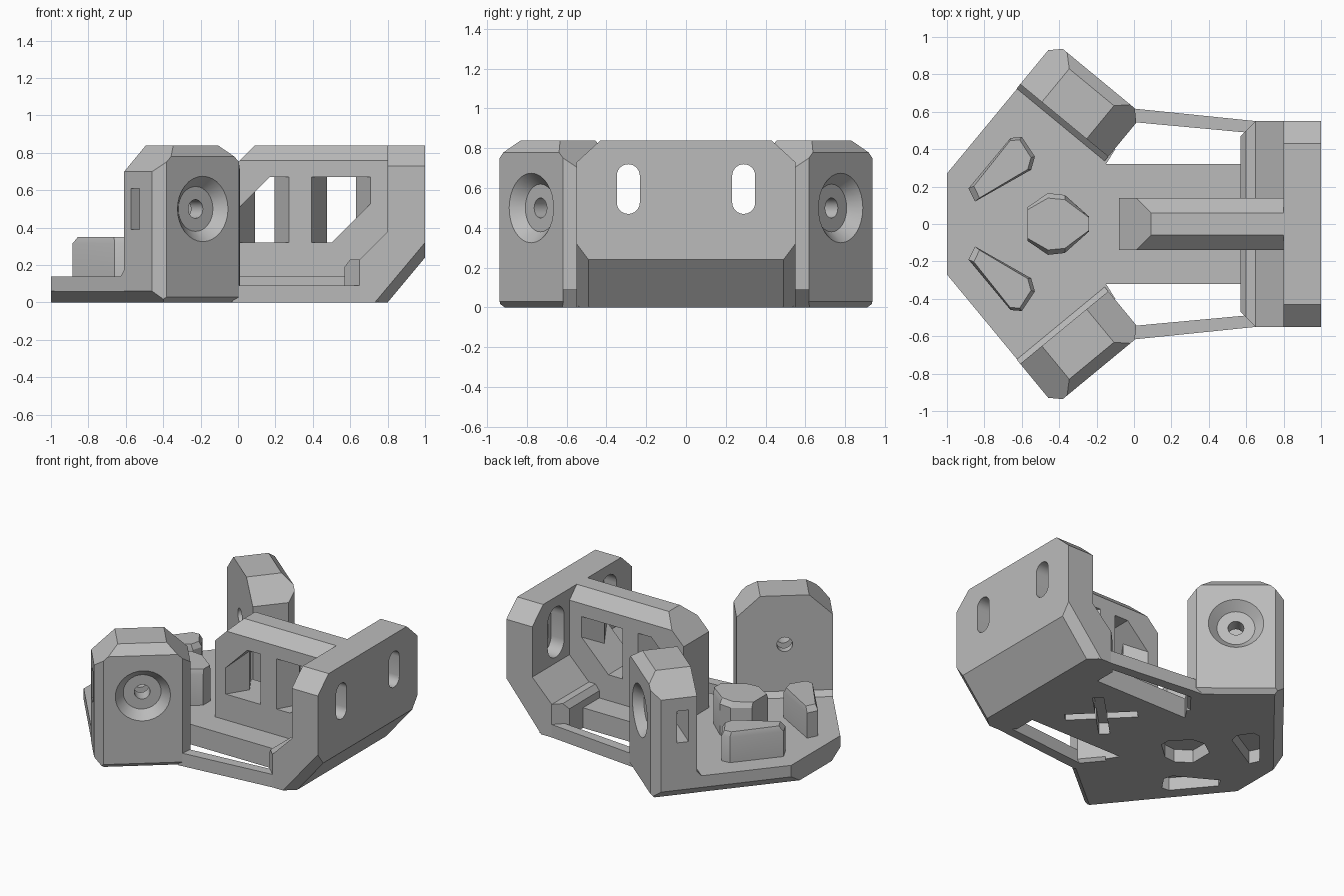
import bpy, bmesh, math
from mathutils import Matrix, Vector

cube = bpy.data.objects.get("Cube")
if cube:
    bpy.data.objects.remove(cube)

grey = bpy.data.materials.new("plain grey")
grey.diffuse_color = (0.5, 0.5, 0.5, 1)
grey.use_nodes = True
grey.node_tree.nodes["Principled BSDF"].inputs["Base Color"].default_value = (0.5, 0.5, 0.5, 1)
parts = []


def loft(name, rings, chops=(), keep=True):
    """Solid through matching rings of points, trimmed by (point, normal) planes."""
    bm = bmesh.new()
    vs = [[bm.verts.new(p) for p in r] for r in rings]
    n = len(rings[0])
    bm.faces.new(vs[0])
    bm.faces.new(vs[-1])
    for a, b in zip(vs, vs[1:]):
        for i in range(n):
            j = (i + 1) % n
            bm.faces.new((a[i], a[j], b[j], b[i]))
    for point, normal in chops:
        bmesh.ops.bisect_plane(bm, geom=bm.verts[:] + bm.edges[:] + bm.faces[:], dist=1e-5,
                               plane_co=point, plane_no=Vector(normal).normalized(), clear_outer=True)
        bmesh.ops.holes_fill(bm, edges=[e for e in bm.edges if e.is_boundary], sides=0)
    bmesh.ops.recalc_face_normals(bm, faces=bm.faces[:])
    mesh = bpy.data.meshes.new(name)
    bm.to_mesh(mesh)
    bm.free()
    mesh.materials.append(grey)
    ob = bpy.data.objects.new(name, mesh)
    bpy.context.scene.collection.objects.link(ob)
    if keep:
        parts.append(ob)
    else:
        ob.hide_render = True
    return ob


def prism(name, pts, lo, hi, axis="z", chops=(), keep=True):
    place = {"x": lambda a, b, t: (t, a, b),
             "y": lambda a, b, t: (a, t, b),
             "z": lambda a, b, t: (a, b, t)}[axis]
    return loft(name, [[place(a, b, t) for a, b in pts] for t in (lo, hi)], chops, keep)


def rect(a0, a1, b0, b1):
    return [(a0, b0), (a1, b0), (a1, b1), (a0, b1)]


def circle(r, ca, cb, n=32):
    return [(ca + r * math.cos(2 * math.pi * i / n), cb + r * math.sin(2 * math.pi * i / n)) for i in range(n)]


def capsule(r, ca, lo, hi, n=12):
    top = [(ca + r * math.cos(math.pi * i / n), hi - r + r * math.sin(math.pi * i / n)) for i in range(n + 1)]
    return top + [(2 * ca - a, lo + hi - b) for a, b in top]


def scaled(pts, sx, sy):
    cx = sum(p[0] for p in pts) / len(pts)
    cy = sum(p[1] for p in pts) / len(pts)
    return [(cx + (x - cx) * sx, cy + (y - cy) * sy) for x, y in pts]


def flip(pts):
    return [(x, -y) for x, y in pts]


def cut(ob, cutters):
    for c in cutters:
        mod = ob.modifiers.new("cut", "BOOLEAN")
        mod.operation, mod.solver, mod.object = "DIFFERENCE", "EXACT", c
    bpy.context.view_layer.update()
    dg = bpy.context.evaluated_depsgraph_get()
    mesh = bpy.data.meshes.new_from_object(ob.evaluated_get(dg))
    ob.modifiers.clear()
    ob.data = mesh
    for c in cutters:
        bpy.data.objects.remove(c)


def mirrored(ob, name):
    mesh = ob.data.copy()
    mesh.transform(Matrix.Scale(-1, 4, (0, 1, 0)))
    mesh.flip_normals()
    twin = bpy.data.objects.new(name, mesh)
    bpy.context.scene.collection.objects.link(twin)
    parts.append(twin)


# Base plate with diagonal rear edges and a spine running to the wall
half = [(-1, -0.27), (-0.57, -0.79), (-0.1, -0.4), (-0.15, -0.32), (0.6, -0.32)]
plate = prism("base_plate", half + flip(half)[::-1], 0, 0.14, chops=[
    ((-1, s * 0.27, 0.06), (-0.772, s * 0.636, -1)) for s in (-1, 1)])

# Raised locating bosses, with shallow pockets beneath
hexagon = [(-0.57, 0.09), (-0.46, 0.165), (-0.37, 0.155), (-0.24, 0.04)]
hexagon += flip(hexagon)[::-1]
wedge = [(-0.885, 0.19), (-0.85, 0.12), (-0.55, 0.29), (-0.53, 0.36), (-0.6, 0.465), (-0.66, 0.46)]
pockets = []
for name, pts, top, sx, sy in (("centre_boss", hexagon, 0.39, 1, 0.84),
                               ("left_boss", wedge, 0.35, 0.86, 0.9),
                               ("right_boss", flip(wedge), 0.35, 0.86, 0.9)):
    loft(name, [[(x, y, z) for x, y in ring] for ring, z in
                ((pts, 0.12), (pts, top - 0.035), (scaled(pts, sx, sy), top))])
    pockets.append(prism("pocket", scaled(pts, 0.9, 0.9), -0.05, 0.09, keep=False))

# Crossed slots under the spine
for angle in (45, -45):
    slot = prism("slot", rect(-0.23, 0.23, -0.035, 0.035), -0.05, 0.08, keep=False)
    slot.data.transform(Matrix.Translation((0.27, 0, 0)) @ Matrix.Rotation(math.radians(angle), 4, "Z"))
    pockets.append(slot)
    cut(plate, [pockets.pop()])
cut(plate, pockets)

# End wall with sloped foot and chamfered corners
profile = [(0.57, 0), (0.57, 0.19), (0.6, 0.23), (0.65, 0.23), (0.8, 0.38),
           (0.8, 0.84), (1, 0.84), (1, 0.24), (0.8, 0)]
chops = []
for s in (-1, 1):
    chops += [((0.9, s * 0.55, 0.73), (0, s * 0.11, 0.12)),
              ((1, s * 0.55, 0.32), (0.168, s * 0.188, -0.141)),
              ((0.57, s * 0.47, 0), (-1, s, 0))]
wall = prism("end_wall", profile, -0.55, 0.55, "y", chops)
for s in (-1, 1):
    cut(wall, [prism("slot", capsule(0.058, s * 0.29, 0.47, 0.72), 0.7, 1.1, "x", keep=False)])
    cut(wall, [prism("recess", capsule(0.09, s * 0.29, 0.42, 0.77), 0.7, 0.9, "x", keep=False)])

# Central rib with two waisted windows
rib = prism("centre_rib", [(-0.08, 0.1), (-0.08, 0.67), (0.09, 0.84), (0.85, 0.84), (0.85, 0.1)],
            -0.14, 0.14, "y", [((0, s * 0.14, 0.76), (0, s, 1)) for s in (-1, 1)])
windows = [([(0, 0.32), (0, 0.5), (0.17, 0.67), (0.275, 0.67), (0.275, 0.32)],
            [(0.09, 0.32), (0.09, 0.59), (0.17, 0.67), (0.195, 0.67), (0.195, 0.32)]),
           ([(0.39, 0.32), (0.39, 0.67), (0.71, 0.67), (0.71, 0.53), (0.5, 0.32)],
            [(0.475, 0.32), (0.475, 0.67), (0.63, 0.67), (0.63, 0.45), (0.5, 0.32)])]
for outer, waist in windows:
    cut(rib, [loft("window", [[(x, y, z) for x, z in ring] for ring, y in
                              ((outer, -0.145), (waist, 0), (outer, 0.145))], keep=False)])

# Angled mounting block, made square and then turned into place
u0, u1, n0, n1 = -0.945, -0.335, 0.19, 0.48
mid = (u0 + u1) / 2
block = prism("left_block", rect(u0, u1, n0, n1), 0, 0.84, chops=[
    ((u0, 0, 0.7), (-0.14, 0, 0.15)), ((u1, 0, 0.7), (0.14, 0, 0.15)),
    ((0, n1, 0.78), (0, 1, 1)), ((0, n1, 0.03), (0, 1, -1)),
    ((u0, 0.425, 0), (-1, 1, 0)), ((u1, 0.425, 0), (1, 1, 0)),
    ((u0, 0, 0.06), (-1, 0, -1)), ((u1, 0, 0.02), (1, 0, -1))])
cone = loft("countersink", [[(a, n, b) for a, b in circle(r, mid, 0.5)]
                            for n, r in ((0.42, 0.12), (0.49, 0.184))], keep=False)
cut(block, [cone])
cut(block, [prism("bore", circle(0.05, mid, 0.5), 0.1, 0.45, "y", keep=False)])
cut(block, [prism("nut_slot", rect(0.245, 0.32, 0.39, 0.61), -1.1, -0.55, "x", keep=False)])
fillet = prism("left_block_fillet", [(0.16, 0.12), (0.16, 0.14), (n0, 0.175), (n0 + 0.02, 0.12)], u0, u1, "x")

# Local frame: the block's outward side looks out and forward of the plate
turn = Matrix.Rotation(math.radians(-39.5), 4, "Z")
for ob in (block, fillet):
    ob.data.transform(turn)
    mirrored(ob, ob.name.replace("left", "right"))

# Slim side struts tying blocks to the wall
strut = prism("left_strut", [(-0.06, 0.55), (-0.03, 0.62), (0.75, 0.54), (0.7, 0.48)], 0, 0.09)
mirrored(strut, "right_strut")

# Sharp edges stay flat, round bores shade smoothly
bpy.ops.object.select_all(action="DESELECT")
for ob in parts:
    ob.select_set(True)
bpy.context.view_layer.objects.active = parts[0]
bpy.ops.object.shade_smooth_by_angle(angle=math.radians(25))
